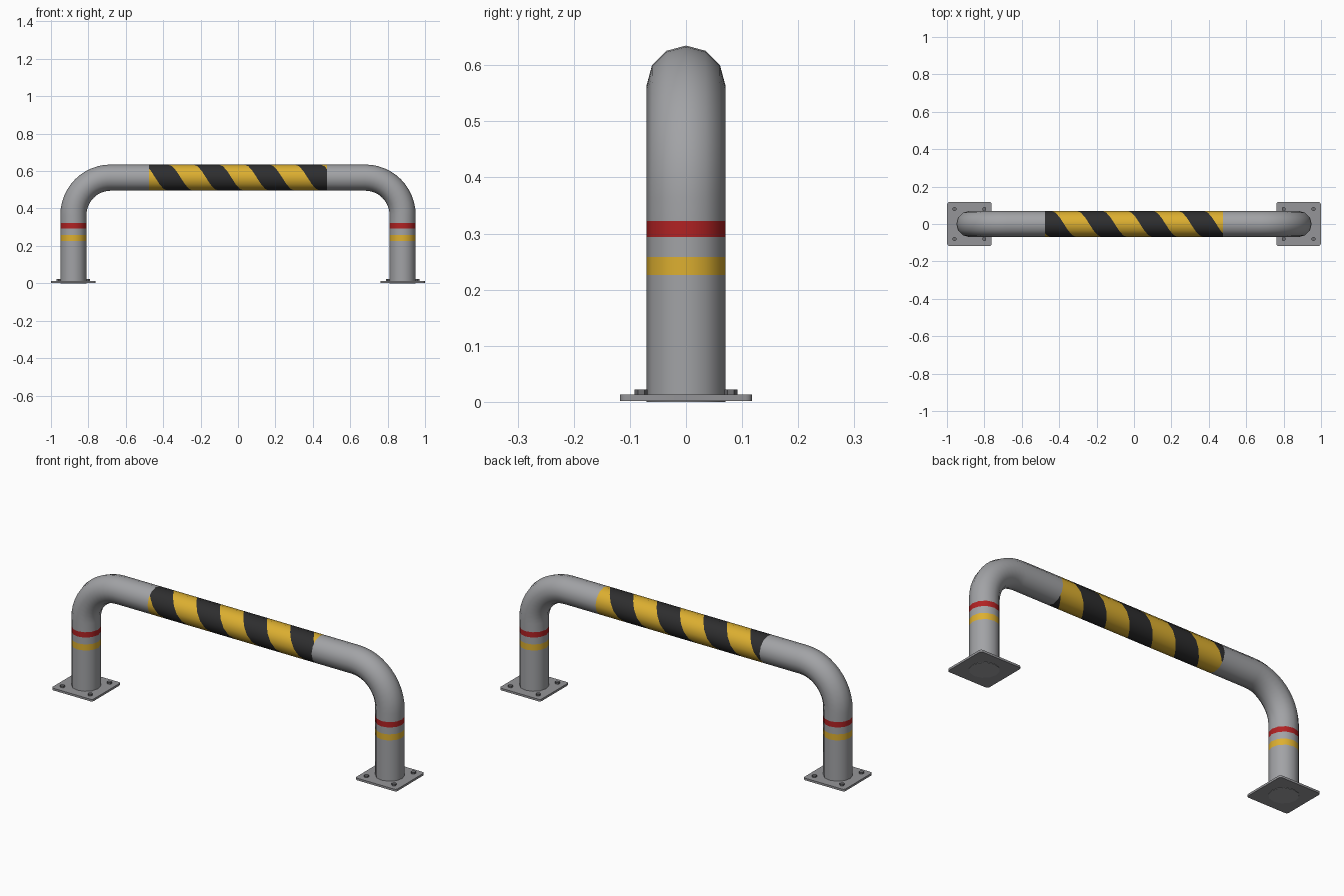
import bpy, bmesh, math
from mathutils import Vector

if "Cube" in bpy.data.objects:
    bpy.data.objects.remove(bpy.data.objects["Cube"])

R, SIDES = 0.07, 12          # tube radius and facets
LEG_X, TOP_Z, BEND = 0.88, 0.565, 0.20
HALF = 0.475                 # half length of the striped section
PITCH = HALF * 2 / 3.5       # one helix turn = one black + yellow pair


def material(name, rgb):
    m = bpy.data.materials.new(name)
    m.diffuse_color = (*rgb, 1)
    m.use_nodes = True
    m.node_tree.nodes["Principled BSDF"].inputs["Base Color"].default_value = m.diffuse_color
    return m


GREY = material("tube grey", (0.36, 0.365, 0.38))
PLATE = material("plate grey", (0.30, 0.30, 0.315))
BOLT = material("bolt grey", (0.16, 0.16, 0.17))
YELLOW = material("safety yellow", (0.72, 0.43, 0.03))
BLACK = material("stripe black", (0.027, 0.027, 0.028))
RED = material("band red", (0.44, 0.016, 0.017))


def finish(bm, name, mats, smooth=True):
    me = bpy.data.meshes.new(name)
    bm.to_mesh(me)
    bm.free()
    ob = bpy.data.objects.new(name, me)
    bpy.context.collection.objects.link(ob)
    for m in mats:
        me.materials.append(m)
    if smooth:
        bpy.ops.object.select_all(action='DESELECT')
        ob.select_set(True)
        bpy.context.view_layer.objects.active = ob
        bpy.ops.object.shade_smooth_by_angle(angle=math.radians(40))
    return ob


# Bent leg: rings swept up the post, around the bend and along to the stripes
def bent_leg(side, name):
    path = [(LEG_X, z, 0) for z in (0, 0.226, 0.258, 0.294, 0.322)]
    for i in range(13):
        a = math.pi / 2 * i / 12
        path.append((LEG_X - BEND + BEND * math.cos(a),
                     TOP_Z - BEND + BEND * math.sin(a), a))
    path.append((HALF, TOP_Z, math.pi / 2))
    bm = bmesh.new()
    rings = []
    for x, z, a in path:
        ring = []
        for j in range(SIDES):
            p = 2 * math.pi * j / SIDES
            d = R * math.cos(p)
            ring.append(bm.verts.new((side * (x + d * math.cos(a)),
                                      R * math.sin(p), z + d * math.sin(a))))
        rings.append(ring)
    for i in range(len(rings) - 1):
        for j in range(SIDES):
            k = (j + 1) % SIDES
            f = bm.faces.new((rings[i][j], rings[i][k],
                              rings[i + 1][k], rings[i + 1][j]))
            f.material_index = {1: 1, 3: 2}.get(i, 0)   # painted bands
    bm.faces.new(rings[0][::-1])
    if side < 0:
        bmesh.ops.reverse_faces(bm, faces=bm.faces[:])
    finish(bm, name, (GREY, YELLOW, RED))


# Striped bar: helical strips wound round the tube, trimmed square at both ends
def striped_bar():
    bm = bmesh.new()
    start = -0.578

    def vert(k, j):
        t = 2 * math.pi * j / SIDES
        return bm.verts.new((start + PITCH * (j / SIDES + k / 2),
                             R * math.cos(t), TOP_Z + R * math.sin(t)))
    for k in range(-3, 10):
        for j in range(SIDES):
            f = bm.faces.new((vert(k, j), vert(k, j + 1),
                              vert(k + 1, j + 1), vert(k + 1, j)))
            f.material_index = k % 2
    bmesh.ops.remove_doubles(bm, verts=bm.verts[:], dist=1e-4)
    for s in (-1, 1):
        bmesh.ops.bisect_plane(bm, geom=bm.verts[:] + bm.edges[:] + bm.faces[:],
                               plane_co=(s * HALF, 0, 0), plane_no=(s, 0, 0),
                               clear_outer=True)
    finish(bm, "striped_bar", (BLACK, YELLOW))


# Base plate with rounded corners
def base_plate(side, name):
    bm = bmesh.new()
    bmesh.ops.create_cube(bm, size=1)
    for v in bm.verts:
        v.co = Vector((side * LEG_X + v.co.x * 0.238, v.co.y * 0.236,
                       0.0075 + v.co.z * 0.011))
    upright = [e for e in bm.edges
               if abs(e.verts[0].co.z - e.verts[1].co.z) > 0.005]
    bmesh.ops.bevel(bm, geom=upright, offset=0.012, segments=3,
                    profile=0.5, affect='EDGES')
    finish(bm, name, (PLATE,))


# Hexagonal anchor bolt
def bolt(x, y, name):
    bm = bmesh.new()
    bmesh.ops.create_cone(bm, cap_ends=True, segments=6, radius1=0.0115,
                          radius2=0.0115, depth=0.011)
    bmesh.ops.translate(bm, verts=bm.verts[:], vec=(x, y, 0.0165))
    finish(bm, name, (BOLT,), smooth=False)


striped_bar()
for side, label in ((-1, "left"), (1, "right")):
    bent_leg(side, label + "_leg")
    base_plate(side, label + "_base_plate")
    for dx in (-0.08, 0.08):
        for dy in (-0.08, 0.08):
            bolt(side * LEG_X + dx, dy, label + "_bolt")
